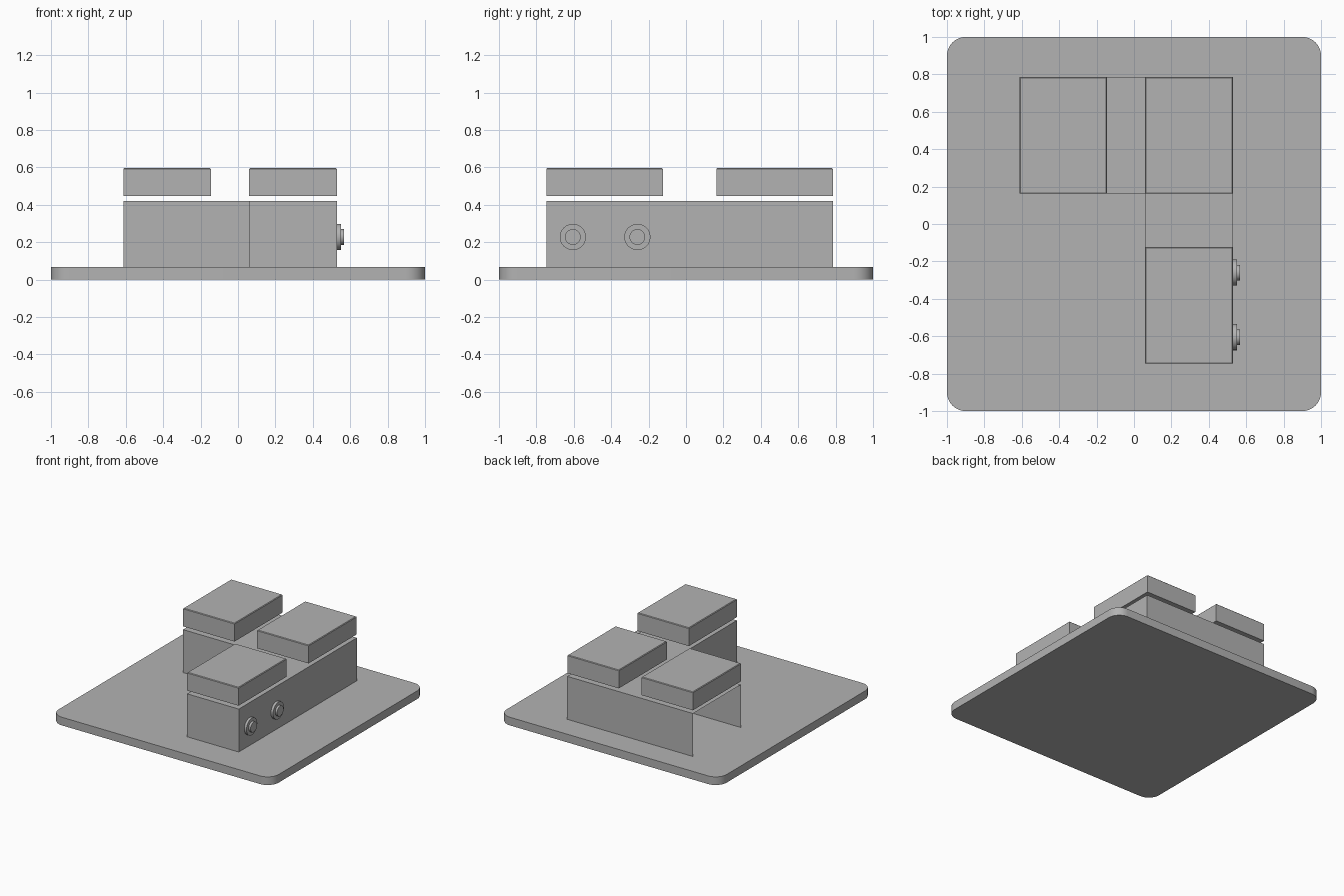
import bpy, bmesh, math
from mathutils import Matrix

cube = bpy.data.objects.get("Cube")
if cube:
    bpy.data.objects.remove(cube, do_unlink=True)

grey = bpy.data.materials.new("plain grey")
grey.use_nodes = True
grey.diffuse_color = (0.45, 0.45, 0.45, 1)
grey.node_tree.nodes["Principled BSDF"].inputs["Base Color"].default_value = grey.diffuse_color


def finish(name, bm):
    """Turn a bmesh into a named grey object."""
    mesh = bpy.data.meshes.new(name)
    bm.to_mesh(mesh)
    bm.free()
    mesh.materials.append(grey)
    obj = bpy.data.objects.new(name, mesh)
    bpy.context.collection.objects.link(obj)
    return obj


def smooth(obj):
    bpy.ops.object.select_all(action='DESELECT')
    obj.select_set(True)
    bpy.context.view_layer.objects.active = obj
    bpy.ops.object.shade_smooth_by_angle(angle=math.radians(35))


def prism(outline, low, high):
    """Extrude a counter-clockwise outline upward."""
    bm = bmesh.new()
    base = bm.faces.new([bm.verts.new((x, y, low)) for x, y in outline])
    top = bmesh.ops.extrude_face_region(bm, geom=[base], use_keep_orig=True)
    for v in top["geom"]:
        if isinstance(v, bmesh.types.BMVert):
            v.co.z = high
    bmesh.ops.recalc_face_normals(bm, faces=bm.faces)
    return bm


def box(x0, x1, y0, y1, z0, z1):
    return prism([(x0, y0), (x1, y0), (x1, y1), (x0, y1)], z0, z1)


PLATE, WALL = 0.067, 0.42
LEFT, INNER, RIGHT = -0.613, 0.06, 0.53
FRONT, ARM, BACK = -0.747, 0.162, 0.785

# Base plate with rounded upright corners
bm = box(-1, 1, -1, 1, 0, PLATE)
upright = [e for e in bm.edges if abs(e.verts[0].co.z - e.verts[1].co.z) > 0.01]
bmesh.ops.bevel(bm, geom=upright, offset=0.1, segments=10, profile=0.5, affect='EDGES')
smooth(finish("base_plate", bm))

# L-shaped building shell, open underneath and at the end of its short arm
bm = prism([(LEFT, ARM), (INNER, ARM), (INNER, FRONT), (RIGHT, FRONT),
            (RIGHT, BACK), (LEFT, BACK)], PLATE, WALL)
openings = [f for f in bm.faces
            if f.normal.z < -0.9 or (f.normal.x < -0.9 and f.calc_center_median().x < -0.5)]
bmesh.ops.delete(bm, geom=openings, context='FACES')
finish("l_shaped_body", bm)

# Raised roof blocks, floating just above the body
WIDTH, DEPTH = 0.468, 0.624
for name, x, y in (("left_block", LEFT, ARM), ("back_block", INNER, ARM),
                   ("front_block", INNER, FRONT)):
    bm = box(x, x + WIDTH, y, y + DEPTH, 0.447, 0.596)
    rim = [e for e in bm.edges if all(v.co.z > 0.59 for v in e.verts)]
    bmesh.ops.bevel(bm, geom=rim, offset=0.005, segments=1, affect='EDGES')
    finish(name, bm)

# Two stepped round knobs on the long side wall
for name, y in (("front_knob", -0.605), ("rear_knob", -0.26)):
    for part, radius, x0, x1 in (("collar", 0.07, RIGHT, 0.55), ("cap", 0.042, 0.545, 0.567)):
        bm = bmesh.new()
        place = (Matrix.Translation(((x0 + x1) / 2, y, 0.228))
                 @ Matrix.Rotation(math.pi / 2, 4, 'Y'))
        bmesh.ops.create_cone(bm, cap_ends=True, segments=32, radius1=radius,
                              radius2=radius, depth=x1 - x0, matrix=place)
        smooth(finish(name + "_" + part, bm))
